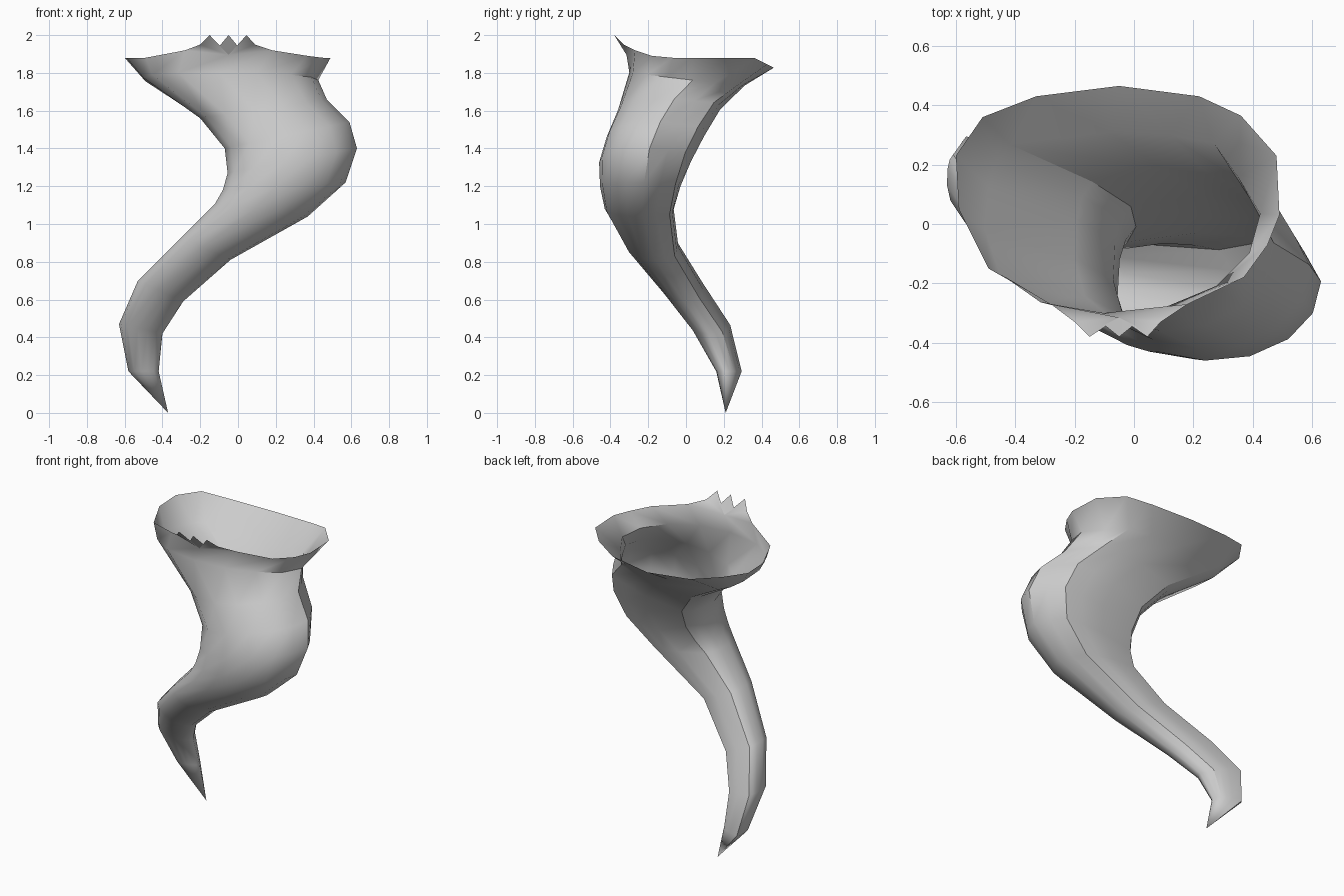
import bpy, bmesh, math

if "Cube" in bpy.data.objects:
    bpy.data.objects.remove(bpy.data.objects["Cube"])

# Cross-section of the horn: u runs left to right, v runs front to back
section = [(.09, .93), (.45, 1), (.67, .98), (.83, .94), (.92, .75), (1, .55), (.96, .33),
           (.84, .15), (.65, .03), (.43, 0), (.2, .06), (.05, .22), (0, .45), (.01, .7), (.04, .84)]
n = len(section)
FRONT = 9
CREASES = {0: 7, 3: 9, 5: 4}   # ridge point -> last ring of the ridge

# Rings, top to bottom: left x, left z, right x, right z, front y, back y, z tilt, back slant
rings = [(-.50, 1.77, .425, 1.765, -.30, .31, .07, 0), (-.20, 1.56, .47, 1.66, -.36, .18, 0, 0),
         (-.07, 1.40, .59, 1.54, -.42, .095, 0, 0), (-.055, 1.27, .63, 1.40, -.46, .025, 0, 0),
         (-.08, 1.18, .57, 1.22, -.455, -.03, 0, 0), (-.12, 1.11, .37, 1.04, -.43, -.065, 0, 0),
         (-.30, .93, -.04, .81, -.31, -.035, 0, .04), (-.53, .70, -.29, .59, -.12, .105, 0, .12),
         (-.63, .47, -.40, .42, .03, .255, 0, .28), (-.58, .22, -.42, .22, .16, .31, 0, .38)]

# Flared rim outline (x, y); the front gap is filled by the teeth
rim = [(-.33, .43), (-.05, .465), (.22, .43), (.36, .365), (.48, .23), (.49, .03), (.45, -.07),
       (.37, -.18), (.18, -.27), None, (-.28, -.27), (-.49, -.15), (-.59, .05), (-.6, .23),
       (-.51, .36)]
teeth = [(.09, -.33, 1.95), (.045, -.38, 2), (0, -.34, 1.94), (-.05, -.38, 2),
         (-.1, -.34, 1.94), (-.15, -.38, 2), (-.2, -.33, 1.95)]

bm = bmesh.new()


def rim_z(y):
    return 1.88 + max(0, -y - .15) * .33 - max(0, y - .36) * .5


top = [p and bm.verts.new((*p, rim_z(p[1]))) for p in rim]
top[FRONT] = bm.verts.new((-.05, -.315, 1.895))   # hub below the teeth
loops = []
for lx, lz, rx, rz, yf, yb, tilt, slant in rings:
    loops.append([bm.verts.new((lx + (rx - lx) * u,
                                yf + (yb - yf) * v * (1 - slant * u),
                                lz + (rz - lz) * u + tilt * (.5 - v))) for u, v in section])
tip = bm.verts.new((-.37, .21, 0))


def skin(a, b):
    for i in range(n):
        j = (i + 1) % n
        bm.faces.new((a[i], a[j], b[j], b[i]))


# Flared mouth, curved body and pointed tip
for a, b in zip([top] + loops, loops):
    skin(a, b)
for i in range(n):
    bm.faces.new((loops[-1][i], loops[-1][(i + 1) % n], tip))

# Jagged front edge
chain = [top[FRONT - 1]] + [bm.verts.new(p) for p in teeth] + [top[FRONT + 1]]
for a, b in zip(chain, chain[1:]):
    bm.faces.new((a, b, top[FRONT]))

bmesh.ops.recalc_face_normals(bm, faces=bm.faces)
if sum(f.normal.y for f in bm.faces if f.calc_center_median().y < -.3) > 0:
    bmesh.ops.reverse_faces(bm, faces=bm.faces)

mesh = bpy.data.meshes.new("horn")
bm.verts.index_update()
ridges = [{loops[k][c].index, loops[k + 1][c].index}
          for c, last in CREASES.items() for k in range(last)]
bm.to_mesh(mesh)
bm.free()
horn = bpy.data.objects.new("horn", mesh)
bpy.context.collection.objects.link(horn)

grey = bpy.data.materials.new("plain grey")
grey.diffuse_color = (.6, .6, .6, 1)
grey.use_nodes = True
grey.node_tree.nodes["Principled BSDF"].inputs["Base Color"].default_value = grey.diffuse_color
mesh.materials.append(grey)

# Smooth surface with hard lengthwise ridges
bpy.context.view_layer.objects.active = horn
horn.select_set(True)
bpy.ops.object.shade_smooth_by_angle(angle=math.radians(50))
for e in mesh.edges:
    if set(e.vertices) in ridges:
        e.use_edge_sharp = True
